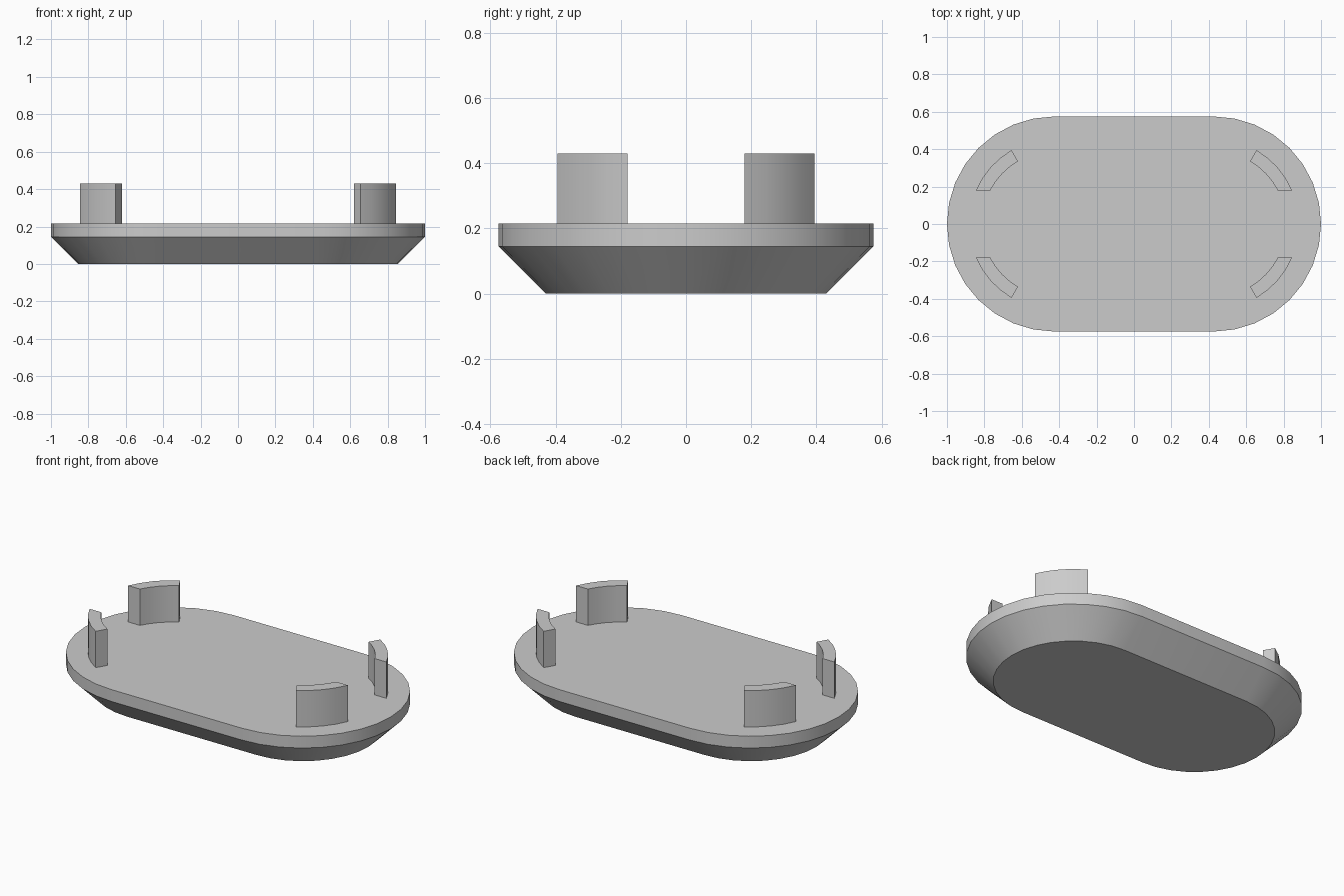
import bpy
from math import sin, cos, asin, pi, radians

cube = bpy.data.objects.get("Cube")
if cube:
    bpy.data.objects.remove(cube, do_unlink=True)

CENTRE = 0.425          # x of the centre of each rounded end
RADIUS = 0.575          # radius of the rounded ends
INSET = 0.145           # 45 degree chamfer under the rim
RIM_Z, TOP_Z, TAB_Z = 0.145, 0.215, 0.43

grey = bpy.data.materials.new("plain grey")
grey.use_nodes = True
grey.diffuse_color = (0.6, 0.6, 0.6, 1)
grey.node_tree.nodes["Principled BSDF"].inputs["Base Color"].default_value = (0.6, 0.6, 0.6, 1)


def stadium(radius, z, steps=16):
    """Counter-clockwise outline with two rounded ends."""
    points = []
    for side, start in ((1, -pi / 2), (-1, pi / 2)):
        for i in range(steps + 1):
            a = start + pi * i / steps
            points.append((side * CENTRE + radius * cos(a), radius * sin(a), z))
    return points


def arc(radius, start, end, z, steps=4):
    """Arc about the centre of the left rounded end."""
    angles = [start + (end - start) * i / steps for i in range(steps + 1)]
    return [(CENTRE + radius * cos(a), radius * sin(a), z) for a in angles]


def loft(name, rings):
    """Closed solid through matching counter-clockwise rings, bottom to top."""
    n = len(rings[0])
    verts = [p for ring in rings for p in ring]
    faces = [tuple(reversed(range(n))), tuple(range(len(verts) - n, len(verts)))]
    for r in range(len(rings) - 1):
        for i in range(n):
            a, b = r * n + i, r * n + (i + 1) % n
            faces.append((a, b, b + n, a + n))
    mesh = bpy.data.meshes.new(name)
    mesh.from_pydata(verts, [], faces)
    mesh.materials.append(grey)
    obj = bpy.data.objects.new(name, mesh)
    bpy.context.collection.objects.link(obj)
    mesh.shade_smooth()
    mesh.set_sharp_from_angle(angle=radians(30))
    return obj


# Plate with a vertical rim and a chamfered underside
loft("base_plate", [stadium(RADIUS - INSET, 0), stadium(RADIUS, RIM_Z), stadium(RADIUS, TOP_Z)])

# Curved tabs: radial at one end, cut square at the other, mirrored to four corners
OUTER, INNER, CUT_Y = 0.457, 0.388, 0.18
TAB_END = radians(59.8)


def tab_outline(z):
    outer = arc(OUTER, asin(CUT_Y / OUTER), TAB_END, z)
    inner = arc(INNER, asin(CUT_Y / INNER), TAB_END, z)
    return outer + inner[::-1]


tabs = loft("corner_tabs", [tab_outline(TOP_Z), tab_outline(TAB_Z)])
mirror = tabs.modifiers.new("four corners", "MIRROR")
mirror.use_axis = (True, True, False)
mirror.use_mirror_merge = False
